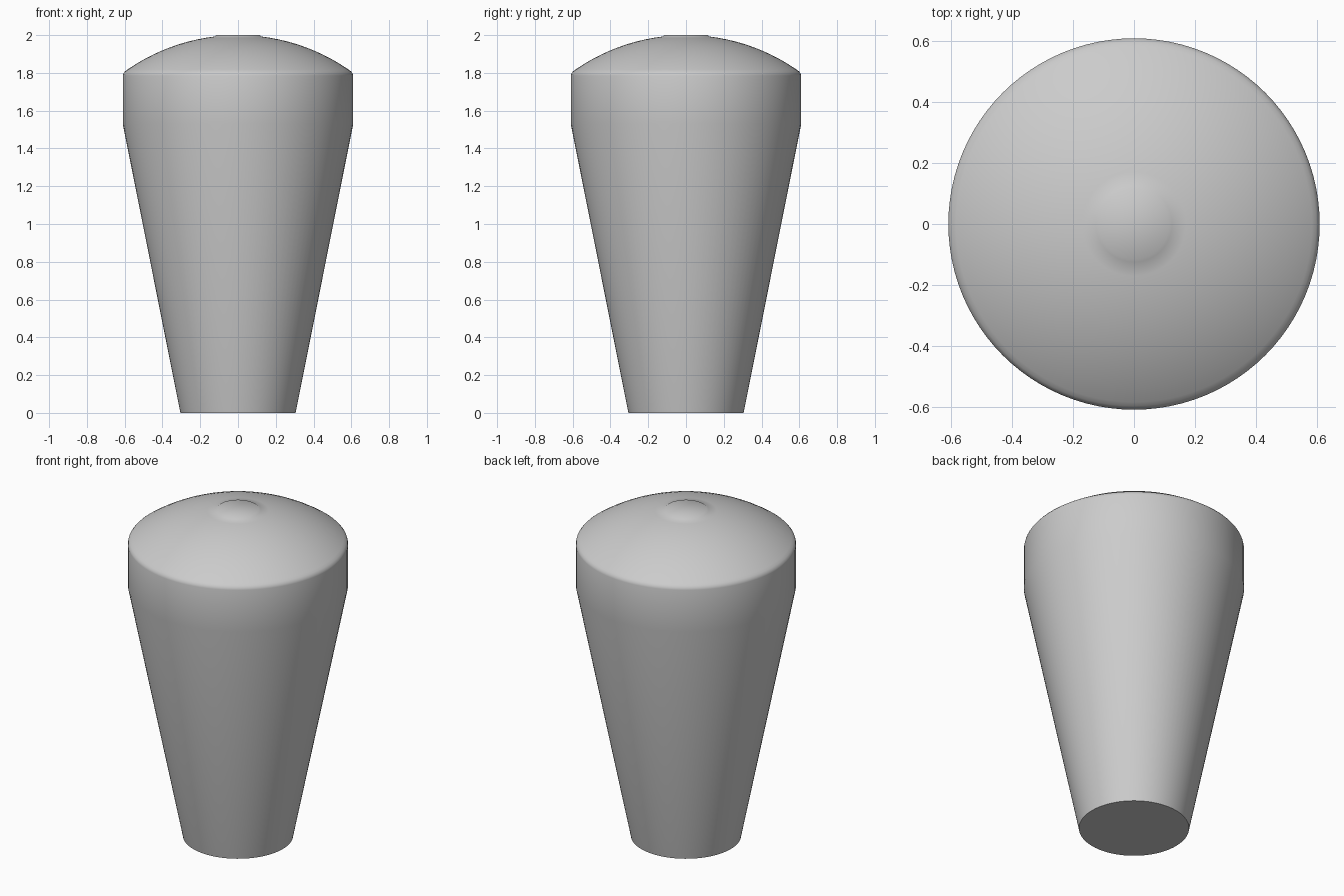
import bpy
import bmesh
import math

cube = bpy.data.objects.get("Cube")
if cube:
    bpy.data.objects.remove(cube)

SIDES = 96
RADIUS = 0.61
RIM_Z = 1.80
TOP_Z = 2.0

grey = bpy.data.materials.new("plain_grey")
grey.use_nodes = True
colour = (0.6, 0.6, 0.6, 1)
grey.diffuse_color = colour
grey.node_tree.nodes["Principled BSDF"].inputs["Base Color"].default_value = colour

# Tapered shank, short straight band and softened rim
profile = [(0.305, 0), (RADIUS, 1.53), (RADIUS, 1.785), (0.607, 1.797), (0.598, 1.808)]

# Shallow spherical dome ending in a small flat crown
rise = TOP_Z - RIM_Z
dome = (RADIUS ** 2 + rise ** 2) / (2 * rise)
for i in range(11):
    r = 0.585 - i * 0.046
    profile.append((r, TOP_Z - dome + math.sqrt(dome ** 2 - r ** 2)))
profile.append((0.115, TOP_Z))

# Lathe the profile into one closed body
bm = bmesh.new()
rings = []
for r, z in profile:
    angles = [2 * math.pi * i / SIDES for i in range(SIDES)]
    rings.append([bm.verts.new((r * math.cos(a), r * math.sin(a), z)) for a in angles])
for low, high in zip(rings, rings[1:]):
    for i in range(SIDES):
        j = (i + 1) % SIDES
        bm.faces.new((low[i], low[j], high[j], high[i]))
bm.faces.new(reversed(rings[0]))
bm.faces.new(rings[-1])

mesh = bpy.data.meshes.new("tapered_knob")
bm.to_mesh(mesh)
bm.free()
mesh.materials.append(grey)
knob = bpy.data.objects.new("tapered_knob", mesh)
bpy.context.collection.objects.link(knob)

# Smooth sides and dome, crisp base edge
bpy.ops.object.select_all(action="DESELECT")
knob.select_set(True)
bpy.context.view_layer.objects.active = knob
bpy.ops.object.shade_smooth_by_angle(angle=math.radians(50))
